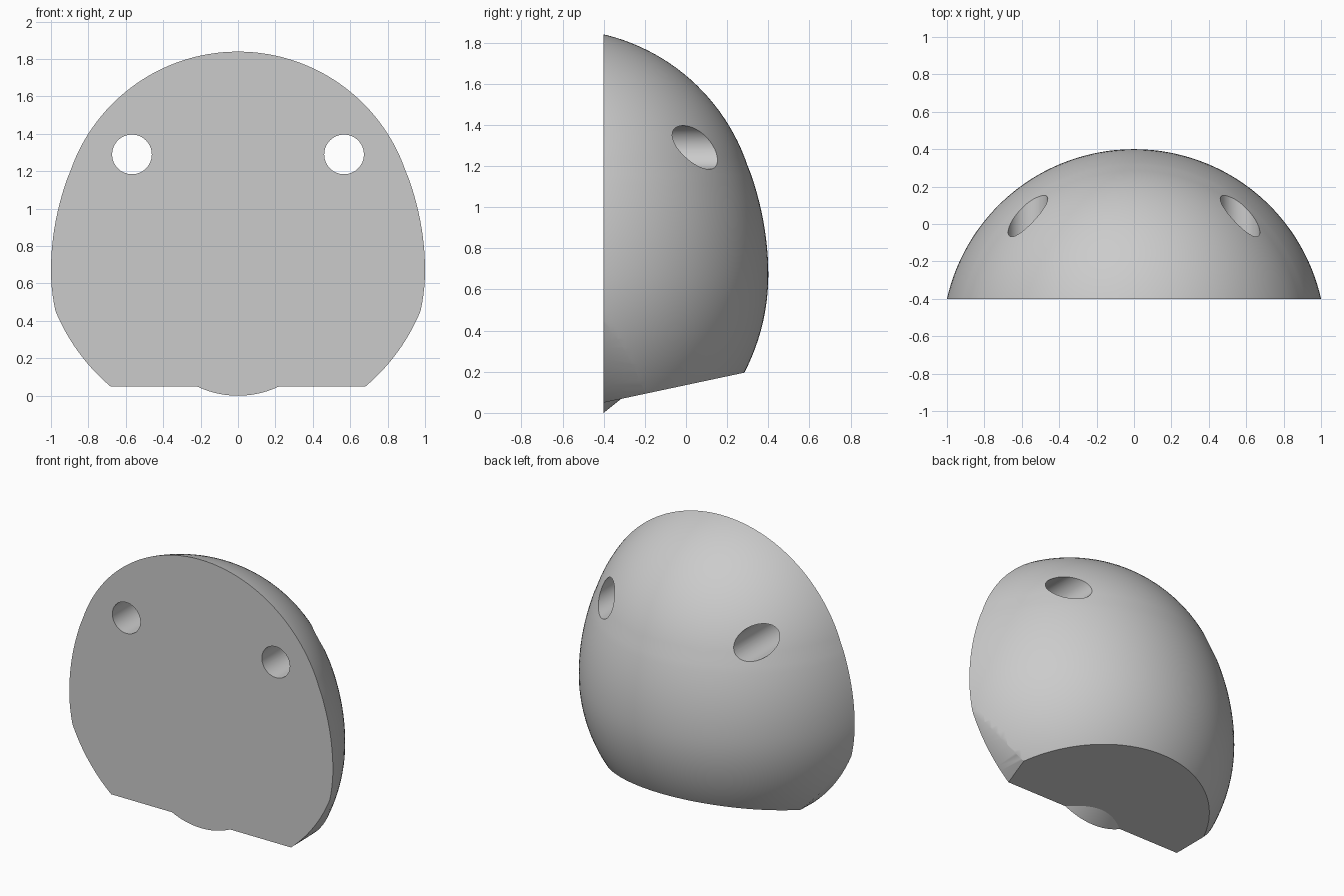
import bpy, bmesh, math
from mathutils import Matrix, Vector

cube = bpy.data.objects.get("Cube")
if cube:
    bpy.data.objects.remove(cube, do_unlink=True)

FRONT = -0.4      # flat front plane
AXIS_Y = -0.625   # vertical axis of the dome

grey = bpy.data.materials.new("plain grey")
grey.use_nodes = True
grey.diffuse_color = (0.6, 0.6, 0.6, 1)
grey.node_tree.nodes["Principled BSDF"].inputs["Base Color"].default_value = (0.6, 0.6, 0.6, 1)


def make_object(name, bm):
    bmesh.ops.recalc_face_normals(bm, faces=bm.faces)
    mesh = bpy.data.meshes.new(name)
    bm.to_mesh(mesh)
    bm.free()
    mesh.materials.append(grey)
    obj = bpy.data.objects.new(name, mesh)
    bpy.context.collection.objects.link(obj)
    return obj


def box(name, size, matrix):
    bm = bmesh.new()
    bmesh.ops.create_cube(bm, size=1, matrix=matrix @ Matrix.Diagonal((*size, 1)))
    return make_object(name, bm)


def rod(name, x, z, y0, y1, r0, r1, sides):
    """Cylinder or cone along y, radius r0 at y0 and r1 at y1."""
    bm = bmesh.new()
    place = Matrix.Translation((x, (y0 + y1) / 2, z)) @ Matrix.Rotation(-math.pi / 2, 4, 'X')
    bmesh.ops.create_cone(bm, cap_ends=True, segments=sides, radius1=r0, radius2=r1,
                          depth=y1 - y0, matrix=place)
    return make_object(name, bm)


def combine(target, tool, operation):
    mod = target.modifiers.new(operation.lower(), 'BOOLEAN')
    mod.object, mod.operation, mod.solver = tool, operation, 'EXACT'
    bpy.context.view_layer.objects.active = target
    bpy.ops.object.modifier_apply(modifier=mod.name)
    bpy.data.objects.remove(tool, do_unlink=True)


def arc(radius, centre, start, end, steps):
    """Points (radius, height) on a circle about the axis, by angle."""
    for i in range(steps + 1):
        a = start + (end - start) * i / steps
        yield radius * math.cos(a), centre + radius * math.sin(a)


# Egg profile: round lower part, gently tapering waist, round crown
low = list(arc(1.025, 0.67, -math.radians(60), 0, 24))
waist = [(1.025 - 0.35 * (z - 0.67) ** 2, z) for z in (0.67 + 0.53 * i / 12 for i in range(1, 12))]
crown = list(arc(0.975, 0.891, math.asin(0.309 / 0.975), math.pi / 2 - 0.03, 28))
profile = [(0, low[0][1])] + low + waist + crown + [(0, 0.891 + 0.975)]

# Dome turned about its vertical axis
bm = bmesh.new()
verts = [bm.verts.new((r, AXIS_Y, z)) for r, z in profile]
edges = [bm.edges.new(pair) for pair in zip(verts, verts[1:])]
bmesh.ops.spin(bm, geom=verts + edges, cent=(0, AXIS_Y, 0), axis=(0, 0, 1),
               angle=math.tau, steps=144, use_duplicate=False)
bmesh.ops.remove_doubles(bm, verts=bm.verts, dist=0.0005)
shell = make_object("half_dome_shell", bm)

# Flat front and sloping underside
combine(shell, box("front_cutter", (4, 2, 4), Matrix.Translation((0, FRONT - 1, 1))), 'DIFFERENCE')
tilt = Matrix.Translation((0, FRONT, 0.05)) @ Matrix.Rotation(math.atan(0.213), 4, 'X')
combine(shell, box("underside_cutter", (4, 4, 2), tilt @ Matrix.Translation((0, 0, -1))), 'DIFFERENCE')

# Rounded lower corners
combine(shell, rod("corner_trim", 0, 0.856, -1, 1, 1.056, 1.056, 200), 'INTERSECT')

# Small tapering lip at the bottom of the front
combine(shell, rod("lower_lip", 0, 0.51, FRONT, FRONT + 0.2, 0.51, 0.35, 160), 'UNION')

# Two round holes straight through
for side in (-1, 1):
    combine(shell, rod("hole_cutter", side * 0.567, 1.29, -1, 1, 0.106, 0.106, 64), 'DIFFERENCE')

bpy.ops.object.select_all(action='DESELECT')
shell.select_set(True)
bpy.context.view_layer.objects.active = shell
bpy.ops.object.shade_smooth_by_angle(angle=math.radians(25))
